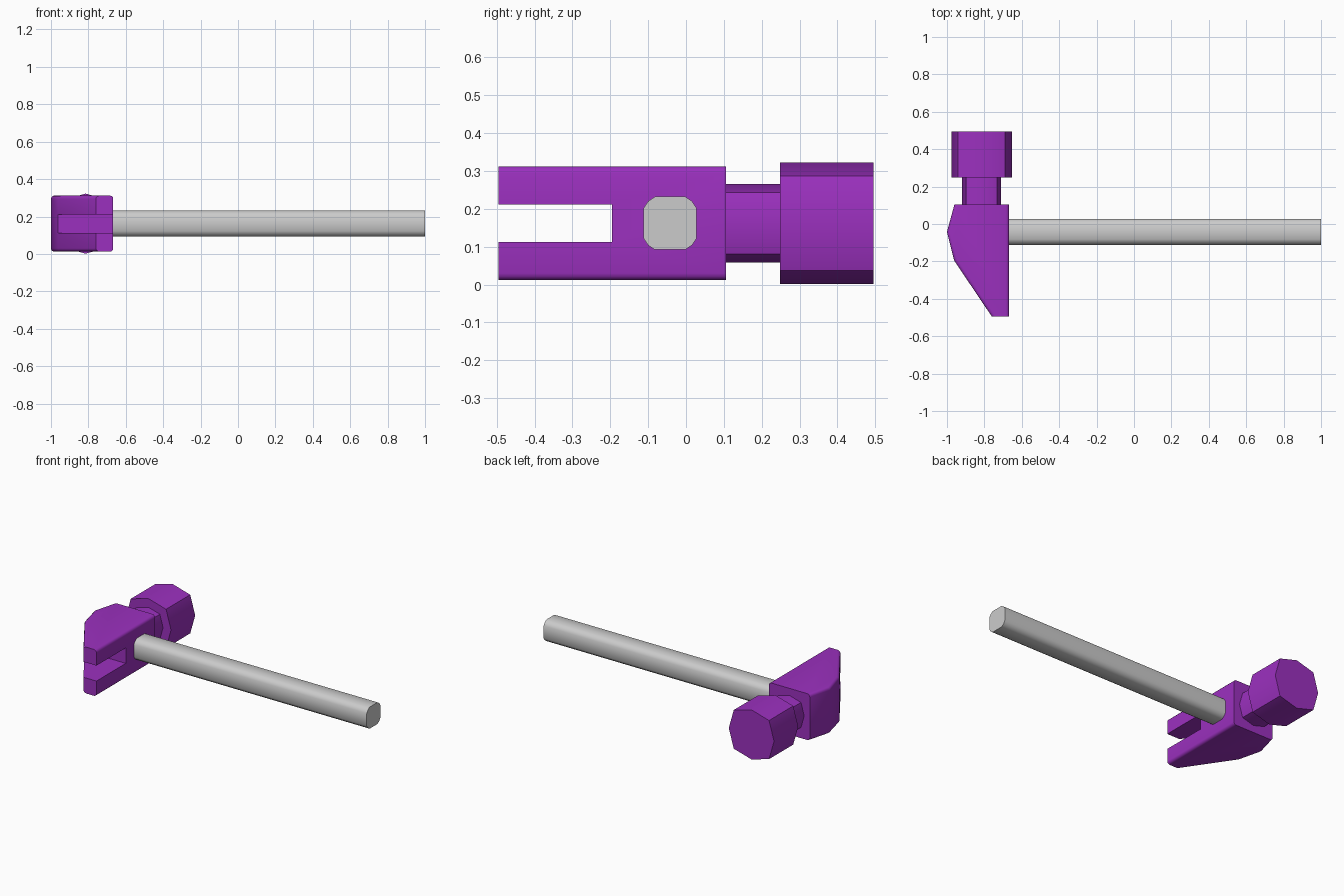
import bpy, bmesh, math
from mathutils import Vector

if "Cube" in bpy.data.objects:
    bpy.data.objects.remove(bpy.data.objects["Cube"])

purple = bpy.data.materials.new("purple")
purple.diffuse_color = (0.33, 0.03, 0.52, 1)
purple.use_nodes = True
purple.node_tree.nodes["Principled BSDF"].inputs["Base Color"].default_value = purple.diffuse_color


def prism(name, ring, offset, material=None, bevel=0):
    """Extrude a closed ring of 3D points along offset."""
    bm = bmesh.new()
    face = bm.faces.new([bm.verts.new(p) for p in ring])
    ext = bmesh.ops.extrude_face_region(bm, geom=[face], use_keep_orig=True)
    moved = [v for v in ext["geom"] if isinstance(v, bmesh.types.BMVert)]
    bmesh.ops.translate(bm, verts=moved, vec=Vector(offset))
    bmesh.ops.recalc_face_normals(bm, faces=bm.faces)
    if bevel:
        # round only the long side edges, leaving the y ends crisp
        edges = [e for e in bm.edges if abs(e.verts[0].co.z - e.verts[1].co.z) < 0.001
                 and abs(e.verts[0].co.y - e.verts[1].co.y) > 0.01]
        bmesh.ops.bevel(bm, geom=edges, offset=bevel, segments=3, profile=0.5, affect='EDGES')
        bmesh.ops.recalc_face_normals(bm, faces=bm.faces)
    mesh = bpy.data.meshes.new(name)
    bm.to_mesh(mesh)
    bm.free()
    obj = bpy.data.objects.new(name, mesh)
    bpy.context.collection.objects.link(obj)
    if material:
        mesh.materials.append(material)
    return obj


def activate(obj):
    bpy.ops.object.select_all(action='DESELECT')
    obj.select_set(True)
    bpy.context.view_layer.objects.active = obj


def smooth(obj):
    activate(obj)
    bpy.ops.object.shade_smooth_by_angle(angle=math.radians(42))


def quarter_turns(points):
    """Repeat the points of one quarter around the full section."""
    ring = []
    for _ in range(4):
        ring += points
        points = [(-b, a) for a, b in points]
    return ring


ZC = 0.162

# Claw body: side profile extruded upward
outline = [(-0.96, 0.105), (-0.667, 0.105), (-0.667, -0.495),
           (-0.76, -0.495), (-0.962, -0.195), (-1.0, -0.042)]
claw = prism("claw_head", [(x, y, ZC - 0.15) for x, y in outline], (0, 0, 0.3), purple, 0.018)

# Slot between the two prongs
cutter = prism("slot_cutter", [(-1.1, -0.6, ZC - 0.05), (-0.5, -0.6, ZC - 0.05),
                               (-0.5, -0.195, ZC - 0.05), (-1.1, -0.195, ZC - 0.05)], (0, 0, 0.1))
cutter.hide_render = True
mod = claw.modifiers.new("slot", 'BOOLEAN')
mod.operation = 'DIFFERENCE'
mod.solver = 'EXACT'
mod.object = cutter
activate(claw)
bpy.ops.object.modifier_apply(modifier=mod.name)
bpy.data.objects.remove(cutter)
smooth(claw)

# Neck and striking face: squarish octagons along y
for name, r, y0, y1 in (("neck", 0.105, 0.1, 0.25), ("striking_face", 0.162, 0.248, 0.495)):
    section = quarter_turns([(r, 0), (r * 0.78, r * 0.78)])
    smooth(prism(name, [(-0.815 + a, y0, ZC + b * 0.99) for a, b in section], (0, y1 - y0, 0), purple))

# Handle: rounded square bar along x
section = quarter_turns([(0.07, 0.04), (0.058, 0.058), (0.04, 0.07)])
smooth(prism("handle", [(-0.67, -0.042 + a, ZC + b) for a, b in section], (1.67, 0, 0)))
